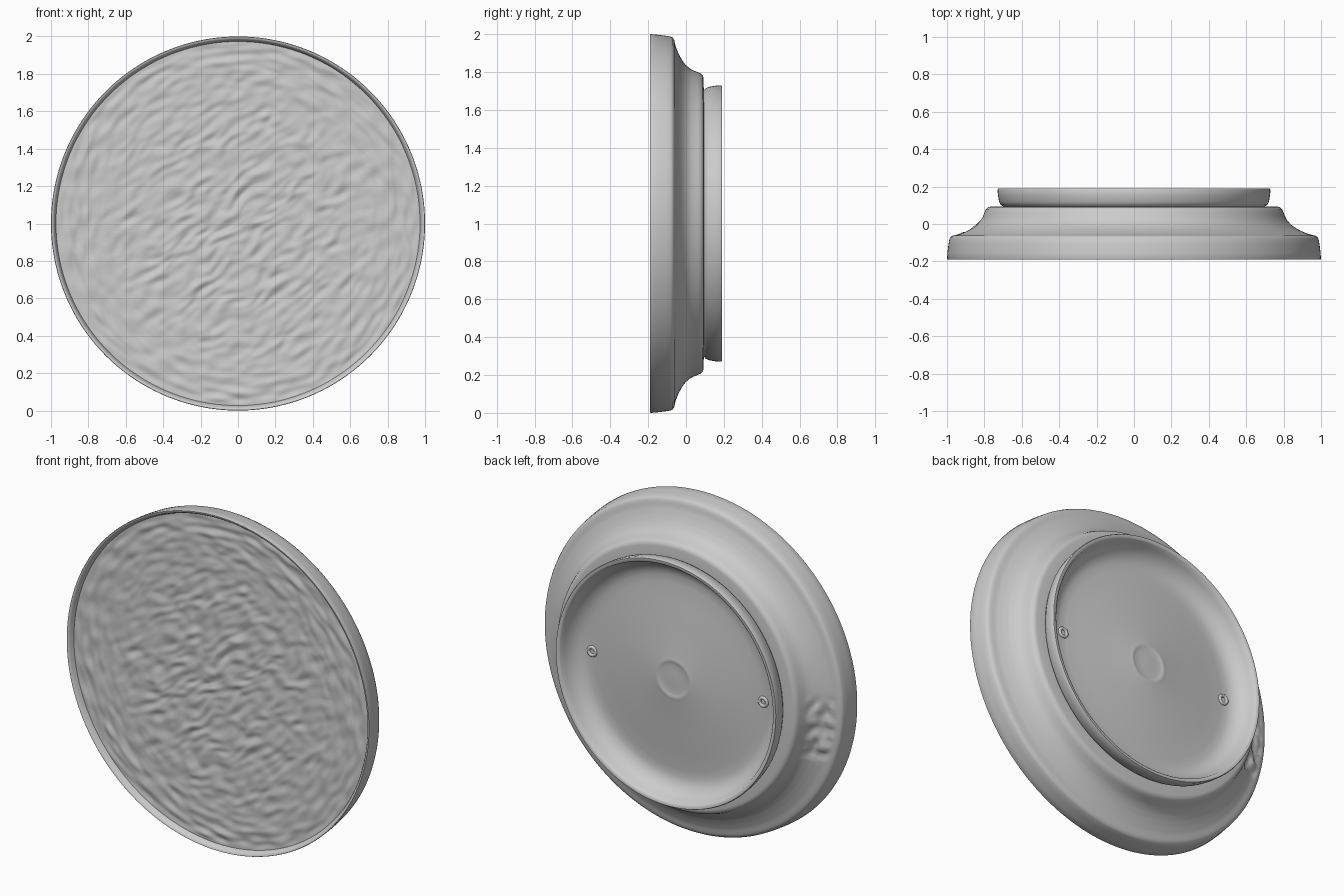
import bpy, bmesh, math
from mathutils import Vector, noise

if "Cube" in bpy.data.objects:
    bpy.data.objects.remove(bpy.data.objects["Cube"])

SEG = 256


def ring_point(r, y, a):
    return Vector((r * math.cos(a), y, 1 + r * math.sin(a)))


def lathe(name, profile, offset=None, cap=False, sharp=50):
    """Revolve (radius, y) points about the y axis; offset(co, r) nudges points."""
    bm = bmesh.new()
    rings = []
    for r, y in profile:
        ring = []
        for i in range(SEG):
            p = ring_point(r, y, 2 * math.pi * i / SEG)
            if offset:
                p = p + offset(p, r)
            ring.append(bm.verts.new(p))
        rings.append(ring)
    for a, b in zip(rings, rings[1:]):
        for i in range(SEG):
            j = (i + 1) % SEG
            bm.faces.new((a[i], b[i], b[j], a[j]))
    if cap:
        bm.faces.new(rings[-1])
    bmesh.ops.recalc_face_normals(bm, faces=bm.faces)
    return finish(name, bm, sharp)


def finish(name, bm, sharp):
    me = bpy.data.meshes.new(name)
    bm.to_mesh(me)
    bm.free()
    ob = bpy.data.objects.new(name, me)
    bpy.context.collection.objects.link(ob)
    bpy.ops.object.select_all(action='DESELECT')
    bpy.context.view_layer.objects.active = ob
    ob.select_set(True)
    bpy.ops.object.shade_smooth_by_angle(angle=math.radians(sharp))
    return ob


def refine(points, step):
    out = [points[0]]
    for (r0, y0), (r1, y1) in zip(points, points[1:]):
        n = max(1, round(math.hypot(r1 - r0, y1 - y0) / step))
        out += [(r0 + (r1 - r0) * k / n, y0 + (y1 - y0) * k / n) for k in range(1, n + 1)]
    return out


# Rough worn patch on the back of the cove
def worn_patch(p, r):
    u, v = abs(p.z - 0.88) / 0.19, abs(r - 0.88) / 0.075
    if p.x > 0 or u > 1 or v > 1 or p.y < -0.062 or p.y > 0.05:
        return Vector((0, 0, 0))
    fade = min(1, 8 * (1 - u)) * min(1, 4 * (1 - v))
    return Vector((0, (0.022 * noise.noise(p * 19) - 0.004) * fade, 0))


# Stepped body: front rim, flared wall, cove, rounded shoulder
cove = refine([(0.968, -0.062), (0.93, -0.053), (0.895, -0.038), (0.865, -0.022),
               (0.84, -0.004), (0.82, 0.018), (0.808, 0.04)], 0.012)
body = [(0.973, -0.158), (0.982, -0.18), (0.989, -0.189), (0.998, -0.19), (1.0, -0.186),
        (0.997, -0.15), (0.992, -0.11), (0.987, -0.08), (0.981, -0.069)] + cove + [
        (0.799, 0.063), (0.792, 0.079), (0.78, 0.09), (0.765, 0.093), (0.70, 0.094)]
lathe("stepped_body", body, worn_patch)

# Raised back lip around a dished floor that rises gently to a centre ring mark
foot = [(0.70, 0.094), (0.712, 0.102), (0.721, 0.118), (0.727, 0.15), (0.73, 0.182),
        (0.726, 0.19), (0.71, 0.19), (0.703, 0.183), (0.694, 0.155), (0.678, 0.125),
        (0.655, 0.1), (0.625, 0.083), (0.595, 0.076), (0.55, 0.077), (0.45, 0.087),
        (0.3, 0.102), (0.14, 0.117), (0.118, 0.12), (0.108, 0.122), (0.098, 0.119),
        (0.086, 0.117), (0.05, 0.118), (0.01, 0.119)]
lathe("back_foot", foot, cap=True)


# Hammered front face: short choppy strokes, turning concentric near the rim
def ripples(p, r):
    x, z = p.x, p.z - 1
    th = math.atan2(z, x)
    warp = 0.035 * noise.noise_vector(Vector((x * 6, z * 6, 3)))
    x, z = x + warp.x, z + warp.z
    along, across = (x + 0.7 * z) * 0.82, (z - 0.7 * x) * 0.82
    stroke = noise.noise(Vector((along * 11, across * 24, 7)))
    hoop = noise.noise(Vector((r * 26, 9 * math.cos(th), 9 * math.sin(th))))
    k = max(0, min(1, (r - 0.6) / 0.3))
    edge = min(1, (0.975 - r) / 0.03)
    return Vector((0, 0.012 * edge * (stroke * (1 - k) + hoop * k), 0))


RINGS = 100
face = [(0.972 * (1 - i / RINGS) + 0.002, -0.158) for i in range(RINGS + 1)]
lathe("hammered_face", face, ripples, cap=True, sharp=60)

# Two small hollow rivets on the back floor
for side, x in (("left", -0.565), ("right", 0.565)):
    bpy.ops.mesh.primitive_torus_add(major_radius=0.024, minor_radius=0.01,
                                     major_segments=28, minor_segments=10,
                                     location=(x, 0.077, 1), rotation=(math.pi / 2, 0, 0))
    bpy.context.object.name = side + "_rivet"
    bpy.ops.object.shade_smooth()
